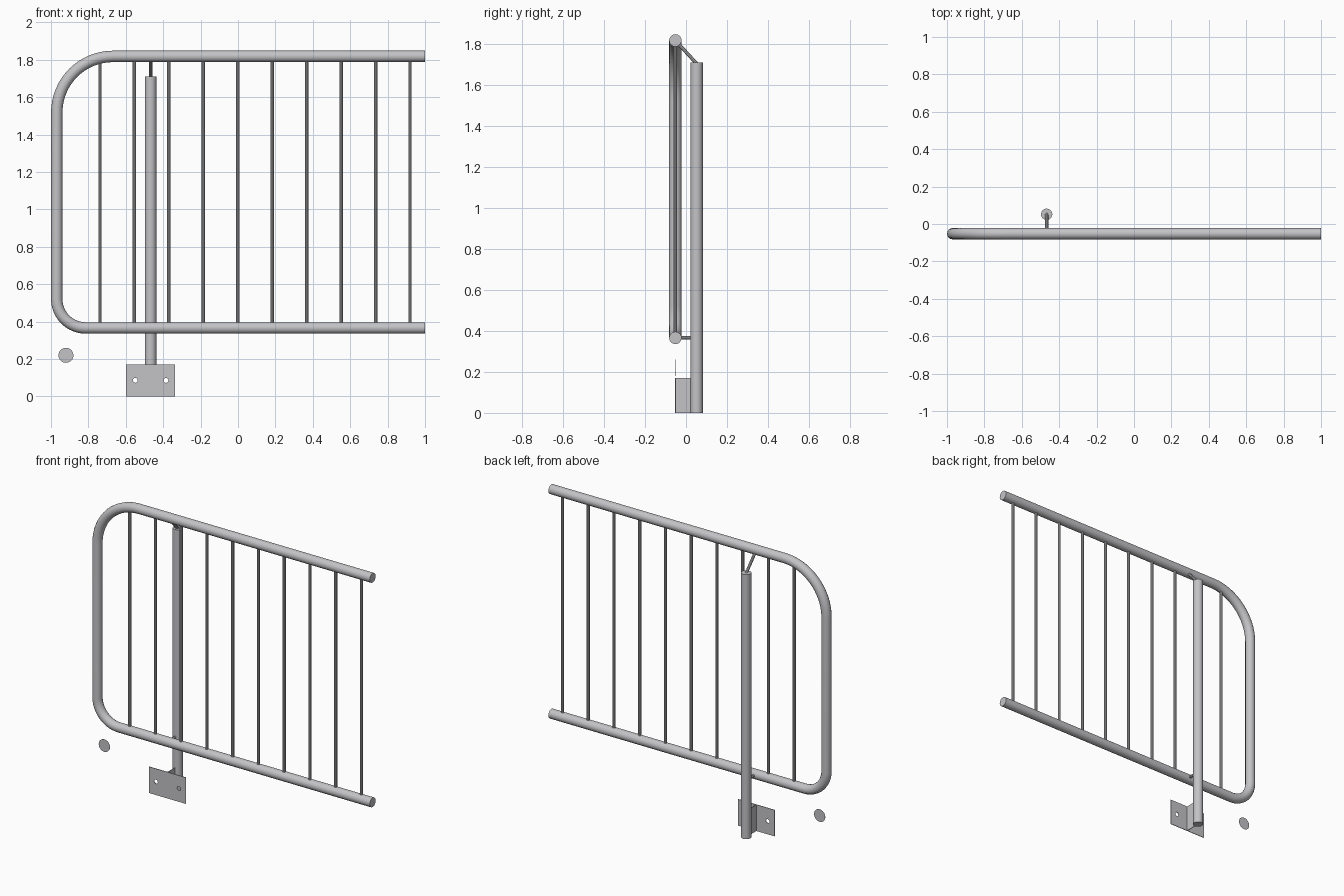
import bpy
from math import sin, cos, pi, radians
from mathutils import Vector

cube = bpy.data.objects.get("Cube")
if cube:
    bpy.data.objects.remove(cube, do_unlink=True)

steel = bpy.data.materials.new("grey steel")
steel.use_nodes = True
GREY = (0.55, 0.55, 0.57, 1)
steel.diffuse_color = GREY
steel.node_tree.nodes["Principled BSDF"].inputs["Base Color"].default_value = GREY

RAIL_Y, POST_Y, POST_X = -0.052, 0.052, -0.467
TOP_Z, BOTTOM_Z, END_X = 1.818, 0.366, -0.969
PIPE_R, ROD_R = 0.0305, 0.009


def finish(obj):
    """Turn a curve into a smooth-shaded mesh."""
    bpy.ops.object.select_all(action='DESELECT')
    obj.select_set(True)
    bpy.context.view_layer.objects.active = obj
    if obj.type == 'CURVE':
        bpy.ops.object.convert(target='MESH')
    obj = bpy.context.object
    obj.data.materials.clear()
    obj.data.materials.append(steel)
    bpy.ops.object.shade_smooth_by_angle(angle=radians(35))
    return obj


def add_spline(curve, points, cyclic=False):
    spline = curve.splines.new('POLY')
    spline.points.add(len(points) - 1)
    for target, p in zip(spline.points, points):
        target.co = (*p, 1)
    spline.use_cyclic_u = cyclic


def pipe(name, points, radius, resolution=6):
    curve = bpy.data.curves.new(name, 'CURVE')
    curve.dimensions = '3D'
    curve.bevel_depth = radius
    curve.bevel_resolution = resolution
    curve.use_fill_caps = True
    add_spline(curve, points)
    obj = bpy.data.objects.new(name, curve)
    bpy.context.collection.objects.link(obj)
    return finish(obj)


def arc(cx, cz, r, start, end, steps=16):
    """Points on an arc in the plane of the railing."""
    angles = [start + (end - start) * i / steps for i in range(steps + 1)]
    return [(cx + r * cos(a), RAIL_Y, cz + r * sin(a)) for a in angles]


def circle(cx, cy, r, steps=24):
    return [(cx + r * cos(2 * pi * i / steps), cy + r * sin(2 * pi * i / steps), 0)
            for i in range(steps)]


def flat_sheet(name, outlines, half_thickness, location, rotation):
    """Filled sheet; inner outlines become holes."""
    curve = bpy.data.curves.new(name, 'CURVE')
    curve.dimensions = '2D'
    curve.fill_mode = 'BOTH'
    curve.extrude = half_thickness
    for outline in outlines:
        add_spline(curve, outline, cyclic=True)
    obj = bpy.data.objects.new(name, curve)
    bpy.context.collection.objects.link(obj)
    obj.location = location
    obj.rotation_euler = rotation
    return finish(obj)


def rectangle(x0, x1, y0, y1):
    return [(x0, y0, 0), (x1, y0, 0), (x1, y1, 0), (x0, y1, 0)]


# Bent tube: top rail, rounded end and bottom rail in one sweep
R_TOP, R_BOTTOM = 0.30, 0.155
path = [(1, RAIL_Y, TOP_Z)]
path += arc(END_X + R_TOP, TOP_Z - R_TOP, R_TOP, pi / 2, pi)
path += arc(END_X + R_BOTTOM, BOTTOM_Z + R_BOTTOM, R_BOTTOM, pi, 1.5 * pi)
path += [(1, RAIL_Y, BOTTOM_Z)]
pipe("rail_frame", path, PIPE_R)

# Evenly spaced upright bars
for i in range(10):
    x = -0.738 + i * 0.1842
    pipe(f"baluster_{i + 1}", [(x, RAIL_Y, BOTTOM_Z), (x, RAIL_Y, TOP_Z - 0.012)], ROD_R, 3)

# Support post and the rods that hold the railing
pipe("post", [(POST_X, POST_Y, 0), (POST_X, POST_Y, 1.71)], PIPE_R)
pipe("upper_strut", [(POST_X, RAIL_Y, TOP_Z), (POST_X, POST_Y, 1.705)], ROD_R, 3)
pipe("lower_strut", [(POST_X, RAIL_Y, BOTTOM_Z), (POST_X, POST_Y, BOTTOM_Z)], ROD_R, 3)

# Drilled mounting plate with a fin back to the post
UPRIGHT = (pi / 2, 0, 0)
flat_sheet("mounting_plate",
           [rectangle(-0.131, 0.131, 0, 0.17)] + [circle(s * 0.082, 0.086, 0.013) for s in (-1, 1)],
           0.002, (POST_X, RAIL_Y, 0), UPRIGHT)
flat_sheet("plate_fin", [rectangle(RAIL_Y, POST_Y - 0.02, 0, 0.17)],
           0.002, (POST_X, 0, 0), (pi / 2, 0, pi / 2))

# Loose round cover disc
flat_sheet("cover_disc", [circle(0, 0, 0.04, 32)], 0.0005, (-0.92, RAIL_Y, 0.22), UPRIGHT)
